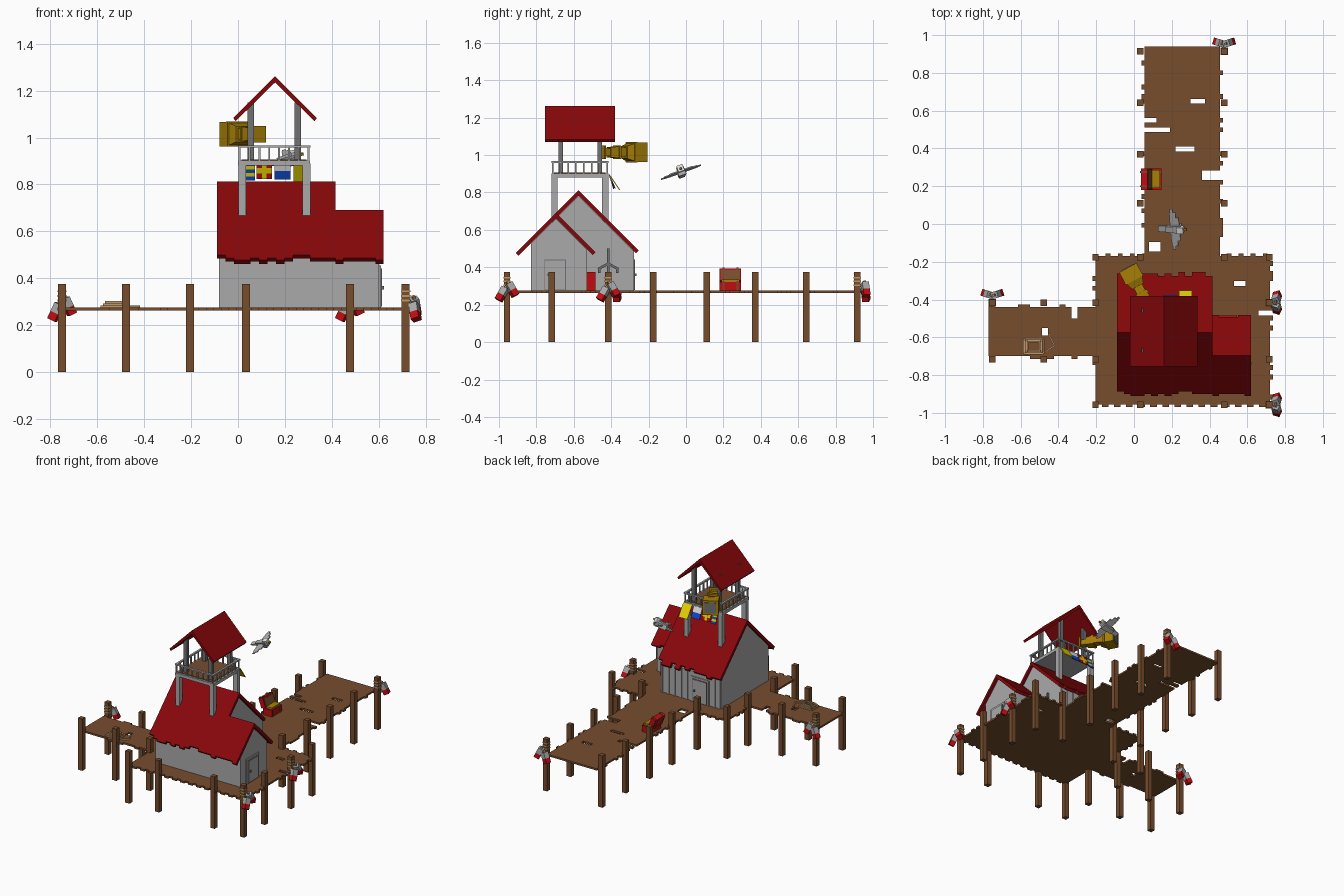
import bpy, bmesh, math, random
from mathutils import Matrix, Vector, Euler

random.seed(4)
if "Cube" in bpy.data.objects:
    bpy.data.objects.remove(bpy.data.objects["Cube"])


def material(name, r, g, b):
    m = bpy.data.materials.new(name)
    m.use_nodes = True
    lin = tuple((c / 255) ** 2.2 for c in (r, g, b)) + (1,)
    m.diffuse_color = lin
    m.node_tree.nodes["Principled BSDF"].inputs["Base Color"].default_value = lin
    return m


WOOD = material("weathered wood", 118, 78, 49)
ROOF = material("dark red", 133, 15, 18)
GREY = material("pale grey", 168, 168, 168)
IRON = material("iron grey", 112, 112, 114)
BRASS = material("brass", 166, 126, 14)
YELLOW = material("yellow", 250, 228, 10)
BLUE = material("blue", 20, 75, 200)
RED = material("bright red", 190, 20, 25)
WHITE = material("white", 225, 225, 225)
ROPE = material("rope tan", 190, 150, 105)


class Part:
    """Collects simple solids into one named object."""
    def __init__(self, name, *mats):
        self.name, self.mats, self.bm = name, mats, bmesh.new()

    def box(self, c, size, rot=(0, 0, 0), mat=0, taper=1):
        m = Matrix.Translation(c) @ Euler(rot).to_matrix().to_4x4() @ Matrix.Diagonal((*size, 1))
        verts = bmesh.ops.create_cube(self.bm, size=1)["verts"]
        for v in verts:
            if v.co.x < 0:
                v.co.y *= taper
                v.co.z *= taper
            v.co = m @ v.co
        for f in {f for v in verts for f in v.link_faces}:
            f.material_index = mat
        return self

    def span(self, x0, x1, y0, y1, z0, z1, mat=0):
        return self.box(((x0 + x1) / 2, (y0 + y1) / 2, (z0 + z1) / 2), (x1 - x0, y1 - y0, z1 - z0), mat=mat)

    def prism(self, pts, axis, lo, hi, mat=0):
        put = (lambda t, u, v: (t, u, v)) if axis == "x" else (lambda t, u, v: (u, t, v))
        a, b = ([self.bm.verts.new(put(t, u, v)) for u, v in pts] for t in (lo, hi))
        n = len(pts)
        faces = [a, b[::-1]] + [[a[i], b[i], b[(i + 1) % n], a[(i + 1) % n]] for i in range(n)]
        for f in faces:
            self.bm.faces.new(f).material_index = mat
        return self

    def done(self):
        bmesh.ops.recalc_face_normals(self.bm, faces=self.bm.faces)
        me = bpy.data.meshes.new(self.name)
        self.bm.to_mesh(me)
        self.bm.free()
        for m in self.mats:
            me.materials.append(m)
        ob = bpy.data.objects.new(self.name, me)
        bpy.context.collection.objects.link(ob)
        return ob


# Plank decks with ragged ends and broken boards
def deck(name, lo, hi, a, b, holes, along_x=True, count=20):
    p, step = Part(name, WOOD), (b - a) / count
    for i in range(count):
        c0, c1 = a + i * step, a + (i + 1) * step
        cuts = [(h[0], h[1]) for h in holes if h[2] < (c0 + c1) / 2 < h[3]]
        start, stop = lo - random.choice((0, 0, .015)), hi + random.choice((0, 0, .015))
        pieces = [start] + [v for h in cuts for v in h] + [stop]
        for s, e in zip(pieces[::2], pieces[1::2]):
            if e - s > .005:
                p.span(*((s, e, c0, c1) if along_x else (c0, c1, s, e)), .262, .275)
    p.done()


deck("main_deck", -.205, .72, -.955, -.17, [(.53, .59, -.325, -.29), (.66, .76, -.49, -.46)], count=30)
deck("long_pier", .055, .455, -.17, .94,
     [(.30, .375, .635, .672), (.04, .19, .485, .51), (.22, .32, .375, .40), (.36, .48, .245, .275),
      (.04, .12, .54, .57), (.08, .14, -.14, -.10)], count=44)
deck("side_pier", -.70, -.44, -.77, -.205,
     [(-.50, -.40, -.345, -.30), (-.59, -.55, -.50, -.465)], along_x=False, count=18)
tabs = Part("loose_deck_ends", WOOD)
for i in range(14):
    x = -.17 + i * .064
    tabs.span(x, x + .035, -.97, -.95, .262, .275).span(x + .02, x + .045, -.18, -.155, .262, .275)
tabs.done()

# Mooring posts
spots = [(x, y) for x in (-.204, .034, .477, .715) for y in (-.957, -.176)]
spots += [(x, y) for x in (-.75, -.477, -.204, .715) for y in (-.717, -.416)]
spots += [(x, y) for x in (.034, .477) for y in (.11, .37, .643, .915)]
posts = Part("mooring_posts", WOOD)
for x, y in spots:
    posts.span(x - .017, x + .017, y - .017, y + .017, 0, .375)
posts.done()

# Pairs of floats tied to posts with rope
for n, (x, y, dx, dy) in enumerate([(-.75, -.416, 0, 1), (.477, .915, 0, 1), (.715, -.416, 1, 0), (.715, -.957, 1, 0)]):
    f = Part(f"floats_{n + 1}", GREY, RED, ROPE)
    for z in (.305, .325, .345):
        f.box((x, y, z), (.039, .039, .008), mat=2)
    for s in (-1, 1):
        c = Vector((x + dx * .04 + dy * s * .027, y + dy * .045 + dx * s * .027, .268 + s * .012))
        rot = Euler((dx * s * .45, -dy * s * .45 - dx * .3, .3 * s))
        down = rot.to_matrix() @ Vector((0, 0, -1))
        f.box(c - down * .018, (.037, .037, .042), rot)
        f.box(c + down * .02, (.037, .037, .034), rot, 1)
        f.box(c - down * .045, (.013, .013, .014), rot, 2)
    f.done()

# House walls
walls = Part("house_walls", GREY)
walls.prism([(-.83, .27), (-.285, .27), (-.285, .49), (-.575, .78), (-.83, .525)], "x", -.08, .40)
walls.prism([(-.83, .27), (-.53, .27), (-.53, .495), (-.695, .66), (-.83, .525)], "x", .39, .602)
for x in (-.07, -.03, .19, .24, .29, .34, .39):
    walls.span(x - .007, x + .007, -.286, -.279, .275, .49)
walls.done()


# Roof strips with ragged eaves
def slope(p, y, z, run, side, x0, x1, step=.036):
    n = round((x1 - x0) / step)
    w = (x1 - x0) / n
    for i in range(n):
        d = run + random.choice((-.012, 0, 0, .01))
        p.prism([(y, z), (y, z - .03), (y + side * (d - .015), z - d - .015), (y + side * d, z - d)],
                "x", x0 + i * w, x0 + (i + 1) * w)


roof = Part("house_roof", ROOF)
slope(roof, -.575, .812, .325, -1, -.09, .415)
slope(roof, -.575, .812, .312, 1, -.09, .415)
slope(roof, -.695, .692, .205, -1, .415, .62)
slope(roof, -.695, .692, .202, 1, .38, .62)
roof.done()


# Doors with raised frame and inset panel
def door(name, centre, turn):
    d = Part(name, GREY, IRON)
    d.box((0, 0, .365), (.145, .008, .18)).box((0, .004, .36), (.115, .008, .162), mat=1)
    d.box((0, .006, .36), (.106, .008, .155)).box((.038, .013, .36), (.01, .01, .014), mat=1)
    ob = d.done()
    ob.location, ob.rotation_euler.z = centre, turn


door("back_door", (.085, -.282, 0), 0)
door("side_door", (.605, -.70, 0), -math.pi / 2)

# Wall anchor and red crate
anchor = Part("wall_anchor", IRON).span(.402, .412, -.423, -.409, .30, .50)
for s in (-1, 1):
    anchor.box((.407, -.416 + s * .027, .405), (.01, .062, .013), (-s * .5, 0, 0))
    anchor.box((.407, -.416 + s * .048, .385), (.01, .012, .03))
anchor.done()
Part("red_crate", RED).span(.43, .545, -.55, -.485, .265, .375).done()

# Watchtower
tower = Part("watchtower_frame", GREY, IRON)
for x0, x1 in ((.002, .055), (.308, .255)):
    for y0, y1 in ((-.703, -.67), (-.432, -.46)):
        xs = x0 + math.copysign(.016, .155 - x0)
        tower.box((xs, y0, .765), (.033, .033, .25))
        tower.box((x1, y1, 1.02), (.028, .024, .26), mat=1)
tower.span(0, .308, -.72, -.415, .88, .902)
for k in range(8):
    x, y = .007 + k * .042, -.713 + k * .0416
    for yy in (-.713, -.422):
        tower.box((x, yy, .93), (.008, .008, .06))
    for xx in (.007, .301):
        tower.box((xx, y, .93), (.008, .008, .06))
for yy in (-.713, -.422):
    tower.box((.154, yy, .962), (.31, .014, .01))
for xx in (.007, .301):
    tower.box((xx, -.567, .962), (.014, .305, .01))
tower.done()
Part("lookout_floor", WOOD).span(.015, .293, -.705, -.43, .902, .906).done()
top = Part("watchtower_roof", ROOF)
for s in (-1, 1):
    top.prism([(.158, 1.262), (.158, 1.235), (.158 + s * .168, 1.07), (.158 + s * .178, 1.083)], "y", -.755, -.38)
top.done()

# Brass telescope, stepping up towards its wide square mouth
scope = Part("telescope", BRASS, IRON)
scope.box((-.035, 0, 0), (.05, .038, .038)).box((.015, 0, 0), (.06, .066, .066), taper=.8)
scope.box((.06, 0, 0), (.05, .05, .05)).box((.10, 0, 0), (.04, .095, .095), taper=.7)
scope.box((.155, 0, 0), (.075, .104, .104)).box((.194, 0, 0), (.004, .075, .075), mat=1)
for x in (-.055, .035, .125):
    scope.box((x, 0, 0), (.01, .07, .07) if x < .1 else (.012, .108, .108))
ob = scope.done()
ob.location, ob.rotation_euler = (.06, -.40, 1.015), (0, 0, math.radians(119))

# Signal flags hung behind the lookout
BACK = math.radians(32)
for n, (x, w, h, tilt, bands) in enumerate([
        (.052, .04, .08, .3, (BLUE, YELLOW, BLUE, YELLOW, BLUE)), (.112, .066, .075, .35, (RED, YELLOW, RED)),
        (.19, .068, .08, .4, (WHITE, BLUE)), (.272, .07, .10, .6, (YELLOW,))]):
    flag = Part(f"signal_flag_{n + 1}", *bands)
    for i in range(len(bands)):
        flag.box((0, 0, -h * (i + .5) / len(bands)), (w, .005, h / len(bands)), mat=i)
    if n == 1:
        flag.box((0, 0, -h / 2), (w * .3, .007, h), mat=1)
    ob = flag.done()
    ob.location, ob.rotation_euler.x = (x, -.41, .895), tilt

# Gull in flight
gull = Part("gull", GREY, BRASS, WHITE)
gull.box((-.005, 0, 0), (.085, .042, .045), taper=.7).box((.035, 0, .014), (.036, .034, .036), mat=2)
gull.box((.058, 0, .010), (.022, .012, .010), mat=1).box((-.065, 0, 0), (.05, .038, .008), taper=.8)
for s in (-1, 1):
    gull.box((.004, s * .04, .006), (.05, .05, .007)).box((-.003, s * .075, .006), (.034, .04, .006))
    gull.box((-.008, s * .10, .006), (.016, .026, .005))
ob = gull.done()
ob.location, ob.rotation_euler = (.215, -.025, .905), (.35, -.25, 0)

# Open treasure chest
chest = Part("treasure_chest", RED, BRASS, WOOD)
chest.span(.075, .145, .18, .295, .275, .322).span(.085, .138, .19, .285, .322, .335, mat=1)
chest.box((.066, .2375, .355), (.036, .115, .07), (0, -.35, 0))
chest.box((.084, .2375, .358), (.006, .10, .058), (0, -.35, 0), 2)
for y in (.2, .275):
    chest.span(.072, .148, y - .005, y + .005, .275, .325, mat=2)
    chest.box((.064, y, .356), (.044, .01, .074), (0, -.35, 0), 2)
chest.done()

# Rope coil and loose end on the side pier
coil = Part("rope_coil", ROPE)
for k, half in enumerate((.052, .042, .032)):
    z = .28 + k * .009
    for s in (-1, 1):
        coil.box((-.53, -.647 + s * half * .75, z), (half * 2, .009, .009))
        coil.box((-.53 + s * half, -.647, z), (.009, half * 1.5, .009))
coil.box((-.437, -.612, .28), (.07, .008, .008), (0, 0, -1.1))
coil.box((-.445, -.66, .28), (.06, .008, .008), (0, 0, .6)).done()
